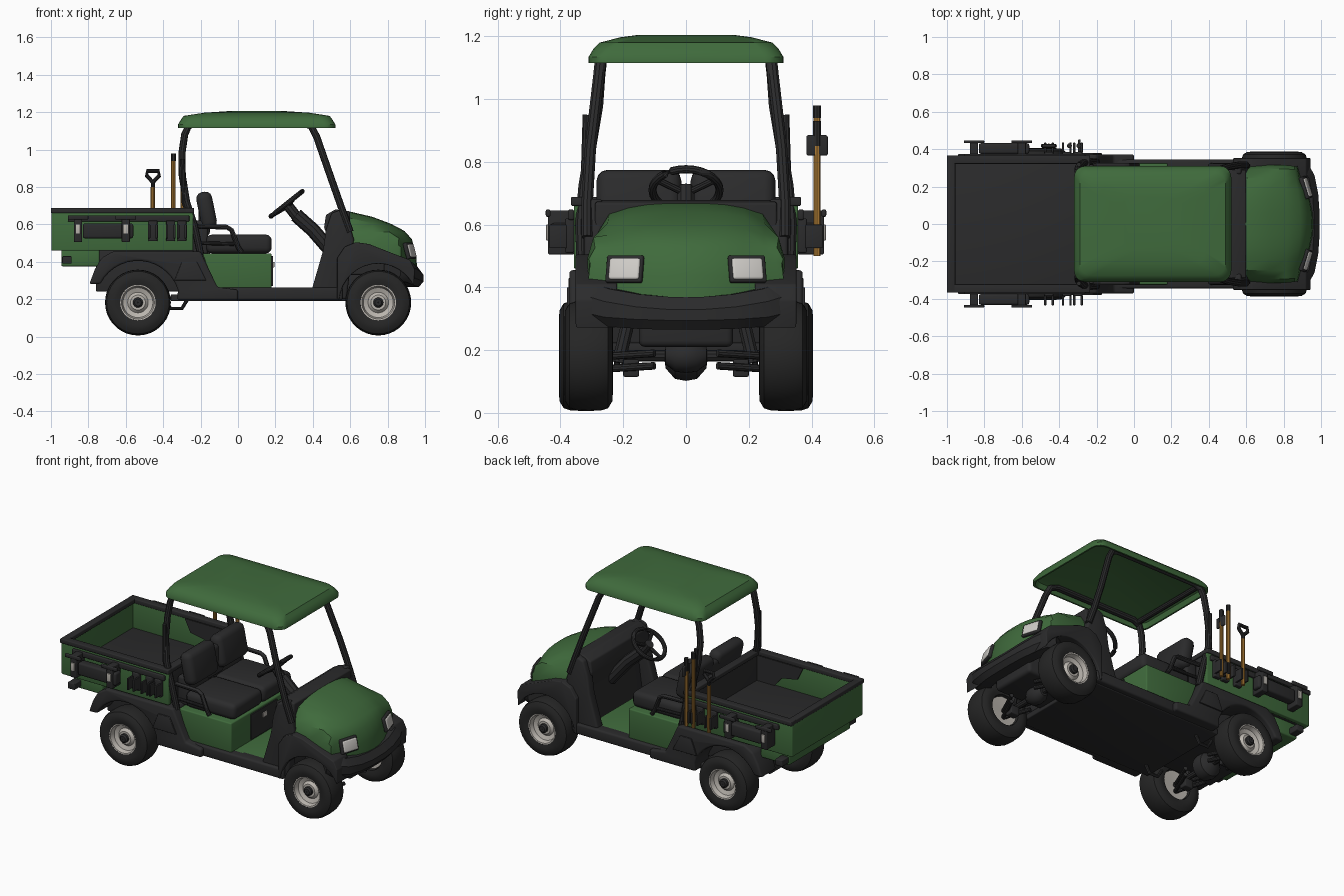
import bpy, bmesh, math
from mathutils import Vector, Matrix

if "Cube" in bpy.data.objects:
    bpy.data.objects.remove(bpy.data.objects["Cube"])


def material(name, r, g, b):
    m = bpy.data.materials.new(name)
    m.diffuse_color = (r, g, b, 1)
    m.use_nodes = True
    m.node_tree.nodes["Principled BSDF"].inputs["Base Color"].default_value = m.diffuse_color
    return m


GREEN = material("green paint", .050, .145, .045)
DARK = material("dark plastic", .024, .024, .025)
TYRE = material("tyre rubber", .019, .019, .019)
SILVER = material("silver rim", .50, .47, .43)
WOOD = material("wood handle", .42, .20, .035)
LAMP = material("lamp glass", .62, .60, .57)


def make(name, verts, faces, mat, bevel=0, matrix=None):
    bm = bmesh.new()
    vs = [bm.verts.new(v) for v in verts]
    for f in faces:
        bm.faces.new([vs[i] for i in f])
    bmesh.ops.recalc_face_normals(bm, faces=bm.faces)
    if bevel:
        sharp = [e for e in bm.edges if e.calc_face_angle(0) > .5]
        bmesh.ops.bevel(bm, geom=sharp, offset=bevel, segments=3, profile=.5,
                        affect='EDGES', clamp_overlap=True)
    me = bpy.data.meshes.new(name)
    bm.to_mesh(me)
    bm.free()
    me.materials.append(mat)
    ob = bpy.data.objects.new(name, me)
    if matrix:
        ob.matrix_world = matrix
    bpy.context.collection.objects.link(ob)
    return ob


def loft(name, rings, mat, closed=False, bevel=0):
    n, k = len(rings[0]), len(rings)
    faces = [(i * n + j, i * n + (j + 1) % n, (i + 1) % k * n + (j + 1) % n, (i + 1) % k * n + j)
             for i in range(k if closed else k - 1) for j in range(n)]
    if not closed:
        faces += [tuple(range(n)), tuple(range((k - 1) * n, k * n))]
    return make(name, [p for r in rings for p in r], faces, mat, bevel)


def prism(name, pts, y0, y1, mat, bevel=.008):
    return loft(name, [[(x, y, z) for x, z in pts] for y in (y0, y1)], mat, bevel=bevel)


def box(name, x, y, z, mat, bevel=.006):
    return prism(name, [(x[0], z[0]), (x[1], z[0]), (x[1], z[1]), (x[0], z[1])], y[0], y[1], mat, bevel)


def tilted_box(name, loc, size, rot, mat, bevel):
    ob = box(name, *[(-s / 2, s / 2) for s in size], mat, bevel)
    ob.location, ob.rotation_euler = loc, rot
    return ob


def tube(name, pts, r, mat, cyclic=False, n=10):
    pts = [Vector(p) for p in pts]
    rings, k = [], len(pts)
    for i, p in enumerate(pts):
        a = pts[i - 1] if (i or cyclic) else p
        b = pts[(i + 1) % k] if (i < k - 1 or cyclic) else p
        d = (b - a).normalized()
        u = d.cross(Vector((0, 1, 0)) if abs(d.y) < .8 else Vector((1, 0, 0))).normalized()
        v = d.cross(u)
        rings.append([p + r * (math.cos(t) * u + math.sin(t) * v)
                      for t in [2 * math.pi * j / n for j in range(n)]])
    return loft(name, rings, mat, cyclic)


def lathe(name, profile, centre, s, mat, n=36):
    cx, cy, cz = centre
    rings = [[(cx + r * math.cos(t), cy + s * y, cz + r * math.sin(t)) for y, r in profile]
             for t in [2 * math.pi * i / n for i in range(n)]]
    return loft(name, rings, mat, True)


def arc(cx, cz, r, a0, a1, n=14):
    return [(cx + r * math.cos(math.radians(a0 + (a1 - a0) * i / n)),
             cz + r * math.sin(math.radians(a0 + (a1 - a0) * i / n))) for i in range(n + 1)]


def rounded(hx, hy, z, cx=.1, r=.06):
    out = []
    for sx, sy, a in ((1, 1, 0), (-1, 1, 90), (-1, -1, 180), (1, -1, 270)):
        out += [(x, y, z) for x, y in arc(cx + sx * (hx - r), sy * (hy - r), r, a, a + 90, 5)]
    return out


# hollow roof shell
loft("roof", [rounded(.38, .27, 1.155), rounded(.40, .29, 1.145), rounded(.41, .30, 1.115),
              rounded(.42, .31, 1.115), rounded(.42, .31, 1.135), rounded(.405, .295, 1.16),
              rounded(.39, .275, 1.18), rounded(.28, .21, 1.197), rounded(.16, .15, 1.205)], GREEN)

# hood: rows from the windscreen down to the nose
rows = [(.52, .66, .24, 0), (.60, .668, .245, 0), (.72, .64, .25, 0), (.82, .602, .25, .01),
        (.89, .565, .245, .025), (.93, .52, .24, .045), (.952, .44, .25, .06), (.958, .365, .25, .07)]
rings = []
for x, z, w, bow in rows:
    half = [(x - bow * t * t, w * t, z - .035 * t ** 3 * (z > .4)) for t in (.0, .25, .5, .75, 1)]
    e = half[-1][2]
    half += [(x - bow * 1.2, w + .045, min(e - .004, .56)), (x - bow * 1.3, w + .065, min(e - .008, .49)),
             (x - bow * 1.3, w + .06, min(e - .012, .41))]
    rings.append([(a, -b, c) for a, b, c in half[:0:-1]] + half)
loft("hood", rings, GREEN)

# front bumper wrapping the nose
half = [(.87, .35, .30, .43), (.93, .325, .29, .415), (.965, .26, .275, .395), (.985, .16, .268, .378), (.992, .06, .265, .37)]
band = half + [(x, -y, a, b) for x, y, a, b in half[::-1]]
loft("front_bumper", [[(x - .025, y * .96, a), (x, y, a + .03), (x, y, b - .04), (x - .03, y * .94, b),
                       (x - .09, y * .8, b), (x - .09, y * .8, a)] for x, y, a, b in band], DARK)

# chassis and closed body volumes
box("floor_pan", (-.36, .58), (-.31, .31), (.19, .225), DARK)
box("front_chassis", (.52, .90), (-.15, .15), (.21, .40), DARK, .02)
box("front_tub", (.52, .86), (-.25, .25), (.33, .50), DARK, .01)
box("rear_chassis", (-.76, -.15), (-.235, .235), (.24, .465), DARK, .01)
box("rear_valance", (-.945, -.74), (-.31, .31), (.375, .47), GREEN, .01)
box("footwell_floor", (.15, .47), (-.30, .30), (.225, .262), GREEN)
prism("firewall", [(.49, .22), (.52, .45), (.46, .58), (.47, .65), (.52, .68), (.60, .67), (.58, .22)], -.29, .29, DARK)

# seats
prism("seat_base", [(-.19, .445), (.18, .445), (.18, .25), (-.12, .25)], -.325, .325, GREEN)
box("seat_base_front_panel", (.178, .188), (-.13, .13), (.27, .43), DARK, .002)
box("seat_latch", (.186, .194), (-.02, .02), (.37, .40), SILVER, .002)
box("seat_back_support", (-.24, -.16), (-.27, .27), (.44, .62), DARK, .015)
box("seat_back_middle", (-.21, -.15), (-.08, .08), (.54, .73), DARK, .02)
for s in (-1, 1):
    tilted_box("seat_cushion", (.005, s * .148, .495), (.35, .295, .10), (0, 0, 0), DARK, .03)
    tilted_box("seat_back", (-.168, s * .15, .675), (.085, .27, .20), (0, -.2, 0), DARK, .035)

# steering wheel and column
axis = Vector((-.62, 0, .78)).normalized()
side = Vector((0, 1, 0))
up = axis.cross(side)
c = Vector((.26, 0, .71))
tube("steering_wheel", [c + .107 * (math.cos(t) * side + math.sin(t) * up)
                        for t in [math.tau * i / 28 for i in range(28)]], .013, DARK, True)
for a in (90, 210, 330):
    d = math.cos(math.radians(a)) * side + math.sin(math.radians(a)) * up
    tube("steering_spoke", [c - .015 * axis, c + .107 * d], .011, DARK)
tube("steering_column", [c + .005 * axis, (.31, 0, .645)], .028, DARK)
tube("column_cover", [(.31, 0, .65), (.40, 0, .57), (.53, 0, .42)], .038, DARK)

# cargo bed
box("bed_floor", (-.985, -.25), (-.345, .345), (.465, .50), DARK)
box("tailgate", (-.998, -.97), (-.355, .355), (.46, .67), GREEN)
box("bed_headboard", (-.275, -.245), (-.345, .345), (.46, .67), DARK)
for x in ((-1, -.955), (-.285, -.235)):
    box("bed_end_rim", x, (-.367, .367), (.66, .688), DARK)
for s in (-1, 1):
    def b(name, x, y, z, mat, bev=.005):
        return box(name, x, (min(s * y[0], s * y[1]), max(s * y[0], s * y[1])), z, mat, bev)

    def p(name, pts, y0, y1, mat, bev=.008):
        return prism(name, pts, s * y0, s * y1, mat, bev)

    def t(name, pts, r, mat=DARK):
        return tube(name, [(x, s * y, z) for x, y, z in pts], r, mat)

    b("bed_side", (-.99, -.24), (.328, .357), (.46, .67), GREEN)
    b("bed_side_rim", (-1, -.235), (.322, .367), (.66, .688), DARK)
    p("bed_inner_liner", [(-.60, .66), (-.56, .58), (-.45, .56), (-.40, .5), (-.27, .5), (-.27, .66)], .32, .329, DARK, 0)

    # fenders, sills and door pillars
    p("front_fender", [(.53, .20), (.53, .42), (.57, .48), (.63, .505), (.70, .495), (.84, .44), (.92, .41),
                       (.945, .36)] + arc(.75, .18, .21, 25, 175), .22, .352, DARK, .012)
    p("rear_fender", [(-.795, .28), (-.765, .36), (-.73, .42), (-.67, .455), (-.20, .455), (-.16, .37), (-.11, .265),
                      (0, .25), (0, .195), (-.325, .195)] + arc(-.535, .18, .225, 18, 153), .22, .372, DARK, .012)
    p("fender_recess_trim", [(-.34, .30), (-.30, .40), (-.22, .40), (-.17, .30)], .365, .38, DARK, .004)
    p("sill", [(-.15, .195), (.56, .195), (.56, .262), (-.15, .262)], .27, .345, DARK, .012)
    p("cowl_pillar", [(.385, .20), (.40, .27), (.455, .46), (.47, .57), (.50, .66), (.57, .685), (.62, .52),
                      (.58, .20)], .265, .325, DARK, .012)

    # canopy frame and armrest
    t("canopy_frame", [(.60, .315, .56), (.56, .315, .67), (.50, .305, .84), (.42, .278, 1.07), (.39, .272, 1.125),
                       (.34, .268, 1.145), (-.22, .268, 1.145), (-.265, .27, 1.125), (-.285, .275, 1.08), (-.30, .282, .98),
                       (-.298, .302, .86), (-.275, .325, .72), (-.235, .335, .60), (-.20, .33, .44)], .019)
    t("canopy_brace", [(-.295, .318, .95), (-.29, .325, .72), (-.25, .33, .60)], .012)
    t("armrest", [(-.22, .315, .59), (-.06, .315, .585), (-.035, .315, .57), (.0, .315, .48), (.02, .315, .45)], .013)
    t("armrest_lower_bar", [(-.20, .315, .50), (-.02, .315, .495)], .010)
    t("side_step", [(-.39, .22, .20), (-.36, .22, .15), (-.30, .22, .15), (-.27, .22, .20)], .010)

    # headlights
    for name, x, w, h, mat in (("headlight_surround", .917, .122, .09, DARK), ("headlight", .924, .102, .07, LAMP)):
        tilted_box(name, (x, s * .195, .458), (.022, w, h), (0, -.26, s * .30), mat, .008)

    # side tool rack
    b("rack_case", (-.83, -.56), (.375, .432), (.525, .605), DARK, .012)
    b("rack_rail", (-.91, -.26), (.357, .375), (.615, .648), DARK)
    for x in (-.855, -.60):
        b("rack_bracket", (x - .022, x + .022), (.355, .44), (.505, .645), DARK)
        b("rack_hook", (x - .055, x + .055), (.432, .447), (.625, .648), DARK)
        b("rack_buckle", (x - .012, x + .012), (.437, .446), (.55, .60), SILVER, .002)
    b("rack_tail_block", (-.94, -.89), (.30, .375), (.39, .43), DARK)
    for x in (-.455, -.36, -.30):
        b("tool_clip_back", (x - .024, x + .024), (.357, .385), (.51, .62), DARK)
        for dx in (-.02, .02):
            b("tool_clip_jaw", (x + dx - .006, x + dx + .006), (.38, .435), (.525, .60), DARK, .003)

    # wheels
    for x, y in ((.75, .31), (-.535, .328)):
        w = (x, s * y, .182)
        lathe("tyre", [(-.07, .095), (-.077, .12), (-.075, .145), (-.062, .167), (-.04, .174), (0, .176), (.04, .174),
                       (.062, .167), (.075, .145), (.077, .12), (.07, .095), (0, .088)], w, s, TYRE)
        lathe("rim", [(.07, .098), (.068, .088), (.04, .08), (.03, .055), (.045, .04), (.045, .002), (-.05, .002),
                      (-.055, .09)], w, s, SILVER)
        lathe("hub", [(.0, .002), (.0, .027), (.06, .027), (.068, .018), (.068, .002)], w, s, DARK, 16)
        for z in (.14, .18):
            t("suspension_arm", [(x - .07, .10, z + .01), (x, y - .05, z)], .012)
            t("suspension_arm", [(x + .07, .10, z + .01), (x, y - .05, z)], .012)
        t("shock_absorber", [(x - .03, .17, .35), (x - .02, .215, .16)], .022)
        b("knuckle", (x - .03, x + .03), (.15, .20), (.115, .17), DARK)

# differentials and drive shaft
for x, r in ((.72, .055), (-.535, .08)):
    lathe("differential", [(-.07, .002), (-.065, r * .5), (-.035, r * .92), (0, r), (.035, r * .92), (.065, r * .5),
                           (.07, .002)], (x, 0, .182), 1, DARK, 20)
    tube("axle", [(x, -.27, .182), (x, .27, .182)], .018, DARK)
tube("canopy_rear_crossbar", [(-.25, -.27, 1.135), (-.25, .27, 1.135)], .016, DARK)

# long-handled tools on the left rack only
Y = .418
for x, top, grip in ((-.455, .80, 0), (-.345, .94, .04), (-.295, .85, .08)):
    tube("tool_handle", [(x, Y, .50), (x, Y, top)], .012, WOOD)
    if grip:
        tube("tool_grip", [(x, Y, top), (x, Y, top + grip)], .0135, DARK)
tube("spade_grip", [(-.455, Y, .78), (-.455, Y, .825), (-.488, Y, .86), (-.485, Y, .885), (-.425, Y, .885),
                    (-.422, Y, .86), (-.455, Y, .825)], .011, DARK)
box("tool_head", (-.30, -.285), (Y - .034, Y + .034), (.82, .885), DARK)

# smooth shading with sharp edges kept
for ob in bpy.data.objects:
    ob.select_set(True)
    bpy.context.view_layer.objects.active = ob
bpy.ops.object.shade_smooth_by_angle(angle=math.radians(35))
